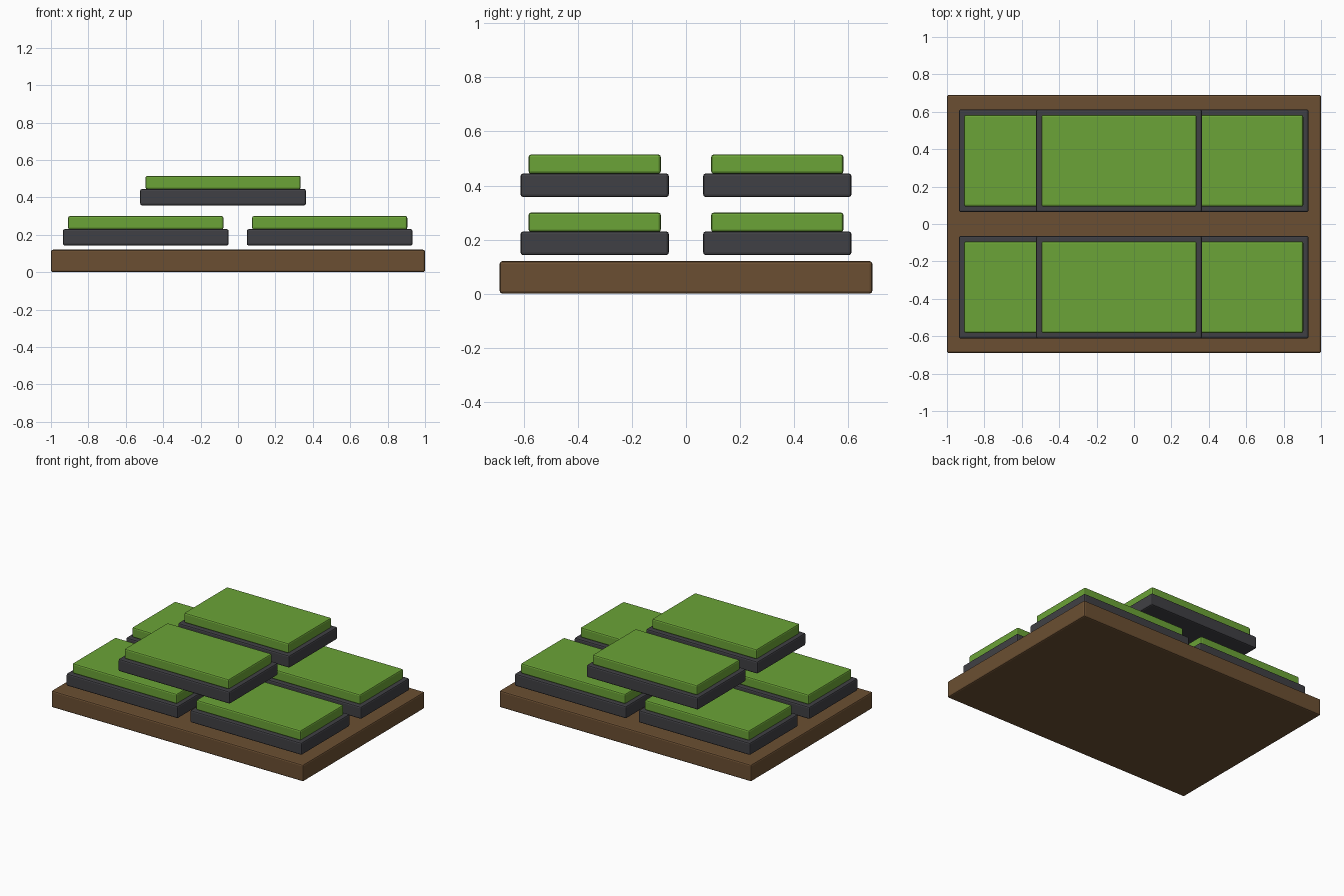
import bpy

if "Cube" in bpy.data.objects:
    bpy.data.objects.remove(bpy.data.objects["Cube"])


def material(name, rgb):
    m = bpy.data.materials.new(name)
    m.diffuse_color = (*rgb, 1)
    m.use_nodes = True
    m.node_tree.nodes["Principled BSDF"].inputs["Base Color"].default_value = m.diffuse_color
    return m


wood = material("brown", (0.147, 0.078, 0.032))
dark = material("dark_grey", (0.051, 0.051, 0.058))
green = material("green", (0.147, 0.366, 0.038))


def slab(name, x, y, z0, z1, sx, sy, mat, bevel=0.01):
    """Box with slightly softened edges, spanning z0..z1."""
    bpy.ops.mesh.primitive_cube_add(size=1, location=(x, y, (z0 + z1) / 2))
    o = bpy.context.object
    o.name = name
    o.scale = (sx, sy, z1 - z0)
    bpy.ops.object.transform_apply(location=False, rotation=False, scale=True)
    b = o.modifiers.new("soft_edges", 'BEVEL')
    b.width = bevel
    b.segments = 2
    o.data.materials.append(mat)


# Base board
slab("base_board", 0, 0, 0, 0.12, 2.0, 1.38, wood)

# Two rows of panels: two low ones and one raised, off-centre one per row
for row, y in (("front", -0.338), ("back", 0.338)):
    for spot, x, z in (("left", -0.493, 0.142), ("right", 0.49, 0.142), ("upper", -0.08, 0.357)):
        slab(f"{row}_{spot}_tray", x, y, z, z + 0.088, 0.886, 0.549, dark)
        slab(f"{row}_{spot}_pad", x, y, z + 0.086, z + 0.158, 0.83, 0.49, green)
